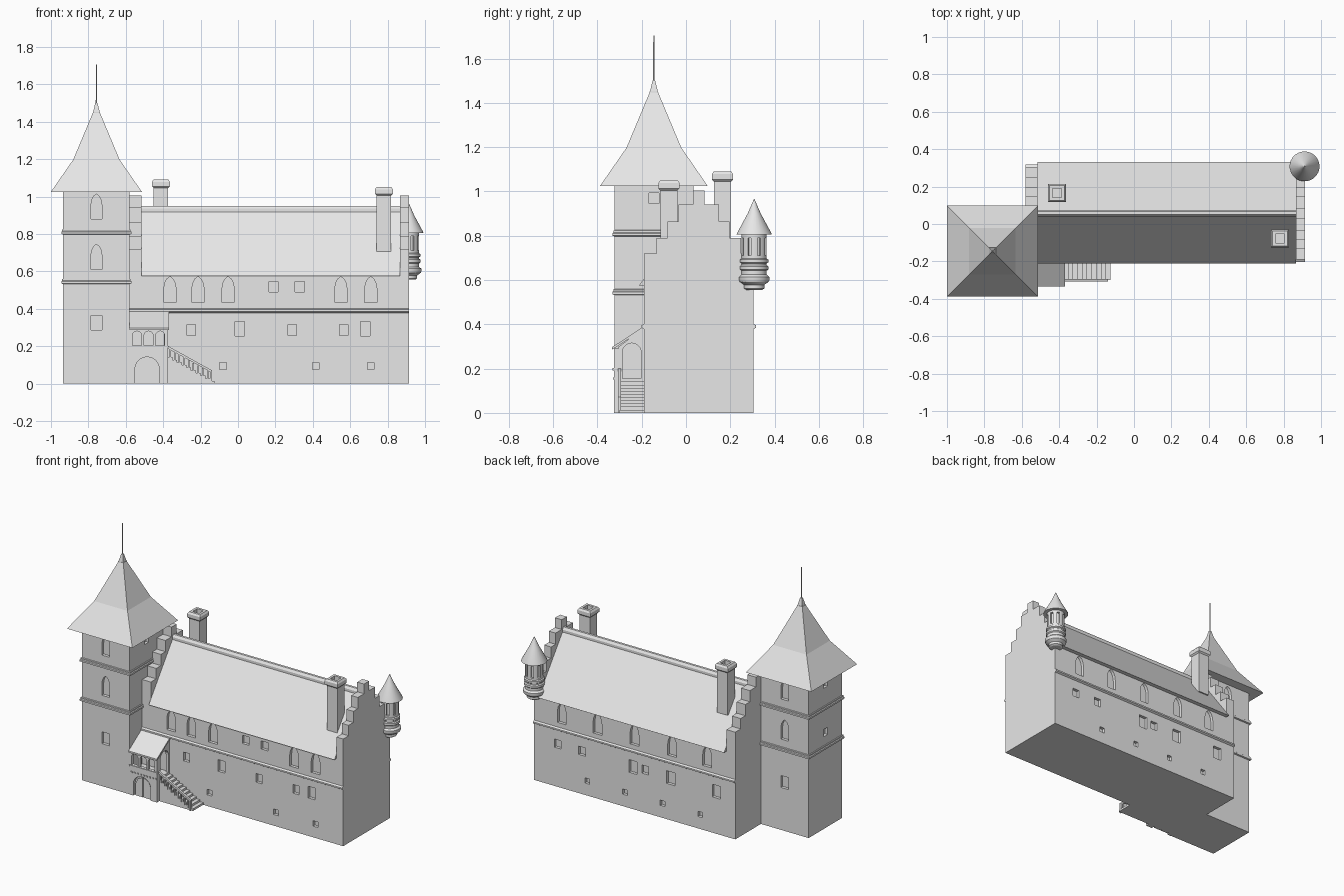
import bpy, bmesh, math
from mathutils import Matrix

default_cube = bpy.data.objects.get("Cube")
if default_cube:
    bpy.data.objects.remove(default_cube, do_unlink=True)

stone = bpy.data.materials.new("pale grey stone")
stone.use_nodes = True
colour = (0.8, 0.8, 0.8, 1)
stone.diffuse_color = colour
stone.node_tree.nodes["Principled BSDF"].inputs["Base Color"].default_value = colour


def finish(name, bm):
    """Turn a bmesh into a named, coloured object."""
    bmesh.ops.recalc_face_normals(bm, faces=bm.faces)
    mesh = bpy.data.meshes.new(name)
    bm.to_mesh(mesh)
    bm.free()
    mesh.materials.append(stone)
    obj = bpy.data.objects.new(name, mesh)
    bpy.context.collection.objects.link(obj)
    return obj


def add_prism(bm, points, axis, a, b):
    """Extrude a profile of (horizontal, z) points from a to b along an axis."""
    ends = []
    for d in (a, b):
        ends.append([bm.verts.new((d, u, z) if axis == "x" else (u, d, z)) for u, z in points])
    bm.faces.new(ends[0])
    bm.faces.new(ends[1][::-1])
    for i in range(len(points)):
        bm.faces.new((ends[0][i - 1], ends[0][i], ends[1][i], ends[1][i - 1]))
    return ends[0] + ends[1]


def prism(name, points, axis, a, b):
    bm = bmesh.new()
    add_prism(bm, points, axis, a, b)
    return finish(name, bm)


def rect(u0, u1, z0, z1):
    return [(u0, z0), (u1, z0), (u1, z1), (u0, z1)]


def box(name, x0, x1, y0, y1, z0, z1):
    return prism(name, rect(x0, x1, z0, z1), "y", y0, y1)


def rings(name, cx, cy, profile, sides=4):
    """Loft rings of (half width, z); four sides give a square plan."""
    bm = bmesh.new()
    scale = math.sqrt(2) if sides == 4 else 1
    loops = []
    for r, z in profile:
        loop = []
        for i in range(sides):
            t = math.tau * (i + 0.5) / sides
            loop.append(bm.verts.new((cx + r * scale * math.cos(t), cy + r * scale * math.sin(t), z)))
        loops.append(loop)
    for low, high in zip(loops, loops[1:]):
        for i in range(sides):
            bm.faces.new((low[i - 1], low[i], high[i], high[i - 1]))
    bm.faces.new(loops[0])
    bm.faces.new(loops[-1])
    return finish(name, bm)


def pointed(c, z0, z1, w):
    h = w / 2
    half = [(h, z1 - w), (h * 0.85, z1 - w * 0.55), (h * 0.5, z1 - w * 0.2)]
    return [(c - h, z0), (c + h, z0)] + [(c + u, z) for u, z in half] + [(c, z1)] + [
        (c - u, z) for u, z in reversed(half)]


def rounded(c, z0, z1, w):
    r = w / 2
    arc = [(c + r * math.cos(math.pi * i / 12), z1 - r + r * math.sin(math.pi * i / 12)) for i in range(13)]
    return [(c - r, z0), (c + r, z0)] + arc


def square(c, z0, z1, w):
    return rect(c - w / 2, c + w / 2, z0, z1)


def carve(obj, bm):
    """Subtract the cutter bmesh from an object and discard the cutter."""
    cutter = finish("opening_cutter", bm)
    cutter.hide_render = True
    mod = obj.modifiers.new("openings", "BOOLEAN")
    mod.operation, mod.object, mod.solver = "DIFFERENCE", cutter, "EXACT"
    bpy.context.view_layer.update()
    graph = bpy.context.evaluated_depsgraph_get()
    mesh = bpy.data.meshes.new_from_object(obj.evaluated_get(graph))
    obj.modifiers.clear()
    obj.data = mesh
    bpy.data.objects.remove(cutter, do_unlink=True)


RECESS = 0.02

# Hall walls with recessed windows on both long sides
FRONT, BACK, MID = -0.19, 0.305, 0.0575
hall = box("hall_walls", -0.515, 0.865, FRONT, BACK, 0, 0.58)
cuts = bmesh.new()


def hall_row(shape, face, centres, z0, z1, w):
    for c in centres:
        add_prism(cuts, shape(c, z0, z1, w), "y", face - RECESS, face + RECESS)


hall_row(pointed, FRONT, (-0.364, -0.214, -0.053, 0.55, 0.71), 0.433, 0.572, 0.065)
hall_row(square, FRONT, (0.19, 0.33), 0.49, 0.545, 0.05)
hall_row(square, FRONT, (-0.25, 0.29, 0.565), 0.257, 0.315, 0.045)
hall_row(square, FRONT, (0.01, 0.68), 0.255, 0.333, 0.05)
hall_row(square, FRONT, (-0.08, 0.415, 0.71), 0.075, 0.112, 0.036)
hall_row(pointed, BACK, (0.71, 0.445, 0.17, -0.11, -0.37), 0.433, 0.572, 0.065)
hall_row(square, BACK, (0.74, 0.56, 0.09), 0.26, 0.315, 0.05)
hall_row(square, BACK, (0.18, -0.1, -0.44), 0.24, 0.325, 0.062)
hall_row(square, BACK, (0.52, 0.24, -0.04, -0.32), 0.08, 0.115, 0.036)
carve(hall, cuts)

# Hall string courses
for label, y, s in (("front", FRONT, -1), ("back", BACK, 1)):
    profile = [(y, 0.378), (y + s * 0.012, 0.385), (y + s * 0.012, 0.395), (y, 0.402)]
    prism(label + "_hall_string_course", profile, "x", -0.58, 0.915)

# Stepped gable walls
steps = [(0.2475, 0.72), (0.19, 0.79), (0.14, 0.865), (0.092, 0.94), (0.027, 1.005)]
half = [(steps[0][0], 0)]
for i, (h, z) in enumerate(steps):
    half.append((h, z))
    if i + 1 < len(steps):
        half.append((steps[i + 1][0], z))
gable = [(MID + u, z) for u, z in half] + [(MID - u, z) for u, z in reversed(half)]
prism("left_gable", gable, "x", 0.865, 0.915)
prism("right_gable", gable, "x", -0.58, -0.515)

# Hall roof and ridge
prism("hall_roof", [(MID - 0.27, 0.575), (MID + 0.275, 0.575), (MID, 0.943)], "x", -0.515, 0.865)
prism("roof_ridge", [(MID - 0.018, 0.918), (MID - 0.018, 0.935), (MID - 0.008, 0.95),
                     (MID + 0.008, 0.95), (MID + 0.018, 0.935), (MID + 0.018, 0.918)], "x", -0.515, 0.865)

# Chimneys with hollow flared caps
for label, cx, cy, base, top in (("back", -0.412, 0.165, 0.76, 1.09), ("front", 0.78, -0.077, 0.7, 1.05)):
    rings(label + "_chimney", cx, cy, [
        (0.039, base), (0.039, top - 0.045), (0.048, top - 0.036), (0.048, top - 0.012),
        (0.04, top), (0.024, top), (0.024, top - 0.05)])

# Tower walls with windows
TX, TY, TH = -0.757, -0.145, 0.178
tower = box("tower_walls", TX - TH, TX + TH, TY - TH, TY + TH, 0, 1.03)
cuts = bmesh.new()
for y in (TY - TH, TY + TH):
    for shape, z0, z1 in ((pointed, 0.88, 1.013), (pointed, 0.61, 0.745), (square, 0.285, 0.365)):
        add_prism(cuts, shape(TX, z0, z1, 0.058), "y", y - RECESS, y + RECESS)
for x, z in ((TX - TH, 0.62), (TX - TH, 0.945), (TX + TH, 0.945)):
    add_prism(cuts, square(TY, z, z + 0.048, 0.045), "x", x - RECESS, x + RECESS)
carve(tower, cuts)

# Tower string courses, roof and spire
for label, z in (("lower", 0.53), ("upper", 0.795)):
    rings(label + "_tower_string_course", TX, TY, [
        (0.17, z), (0.188, z + 0.005), (0.188, z + 0.016), (0.183, z + 0.02),
        (0.183, z + 0.028), (0.17, z + 0.033)])
rings("tower_roof", TX, TY, [(0.243, 1.025), (0.124, 1.197), (0.018, 1.45), (0.006, 1.5)])
rings("tower_roof_collar", TX, TY, [(0.019, 1.445), (0.019, 1.452)])
rings("tower_spire", TX, TY, [(0.004, 1.48), (0.003, 1.705)], 8)

# Corner turret with slits
UX, UY = 0.912, 0.308
turret = rings("turret_body", UX, UY, [
    (0.035, 0.555), (0.046, 0.562), (0.046, 0.578), (0.066, 0.592), (0.069, 0.6), (0.069, 0.614),
    (0.057, 0.624), (0.057, 0.642), (0.064, 0.648), (0.064, 0.662), (0.057, 0.667), (0.057, 0.675),
    (0.064, 0.68), (0.064, 0.692), (0.057, 0.697), (0.057, 0.815)], 24)
cuts = bmesh.new()
for i in range(8):
    verts = add_prism(cuts, rect(-0.008, 0.008, 0.71, 0.79), "x", 0.042, 0.08)
    turn = Matrix.Translation((UX, UY, 0)) @ Matrix.Rotation(math.tau * (i + 0.5) / 8, 4, "Z")
    bmesh.ops.transform(cuts, matrix=turn, verts=verts)
carve(turret, cuts)
turret_roof = rings("turret_roof", UX, UY, [(0.08, 0.805), (0.078, 0.812), (0.03, 0.9), (0.001, 0.966)], 24)
for obj in (turret, turret_roof):
    bpy.ops.object.select_all(action="DESELECT")
    obj.select_set(True)
    bpy.context.view_layer.objects.active = obj
    bpy.ops.object.shade_smooth_by_angle(angle=math.radians(30))

# Porch base with a double door
PX0, PX1, PY, FLOOR = -0.58, -0.375, -0.325, 0.155
DOOR = -0.486
base = box("porch_base", PX0, PX1, PY, FRONT, 0, FLOOR)
cuts = bmesh.new()
add_prism(cuts, rounded(DOOR, -0.01, 0.142, 0.13), "y", PY - RECESS, PY + RECESS)
carve(base, cuts)
for label, s in (("left", 1), ("right", -1)):
    leaf = [(DOOR + s * 0.003, 0), (DOOR + s * 0.056, 0), (DOOR + s * 0.056, 0.08),
            (DOOR + s * 0.04, 0.115), (DOOR + s * 0.003, 0.132)]
    prism(label + "_door_leaf", leaf, "y", PY + 0.012, PY + 0.021)

# Porch arcade, side arch and lean-to roof
arcade = box("porch_arcade", PX0, PX1, PY, PY + 0.02, FLOOR, 0.29)
cuts = bmesh.new()
for i in (-1, 0, 1):
    add_prism(cuts, rounded(-0.478 + i * 0.062, 0.203, 0.28, 0.048), "y", PY - RECESS, PY + 0.04)
carve(arcade, cuts)
side = prism("porch_side_wall", [(PY + 0.02, FLOOR), (FRONT, FLOOR), (FRONT, 0.385), (PY + 0.02, 0.298)],
             "x", PX1 - 0.02, PX1)
cuts = bmesh.new()
add_prism(cuts, rounded(-0.245, FLOOR - 0.01, 0.315, 0.085), "x", PX1 - 0.04, PX1 + RECESS)
carve(side, cuts)
box("porch_sill", PX0, PX1 + 0.004, PY - 0.006, PY, 0.192, 0.202)
for i in range(9):
    x = PX0 + 0.012 + i * 0.0225
    box("porch_corbel", x, x + 0.01, PY - 0.005, PY, FLOOR - 0.004, FLOOR + 0.005)
prism("porch_roof", [(PY - 0.01, 0.285), (FRONT, 0.378), (FRONT, 0.392), (PY - 0.01, 0.296)],
      "x", PX0, PX1 + 0.006)

# Outside stair with balusters and sloping handrail
COUNT, GO = 10, 0.025
for i in range(COUNT):
    x, z = PX1 + i * GO, FLOOR * (COUNT - i) / (COUNT + 1)
    box("stair_step", x, x + GO, -0.3, FRONT, 0, z)
    if i < COUNT - 1:
        box("stair_baluster", x + 0.008, x + 0.016, -0.305, -0.295, z - 0.015, 0.186 - (x + 0.012 - PX1) * 0.55)
prism("stair_handrail", [(PX1, 0.187), (-0.14, 0.058), (-0.14, 0.071), (PX1, 0.201)], "y", -0.308, -0.293)
box("stair_end_post", -0.15, -0.138, -0.308, -0.293, 0, 0.07)
